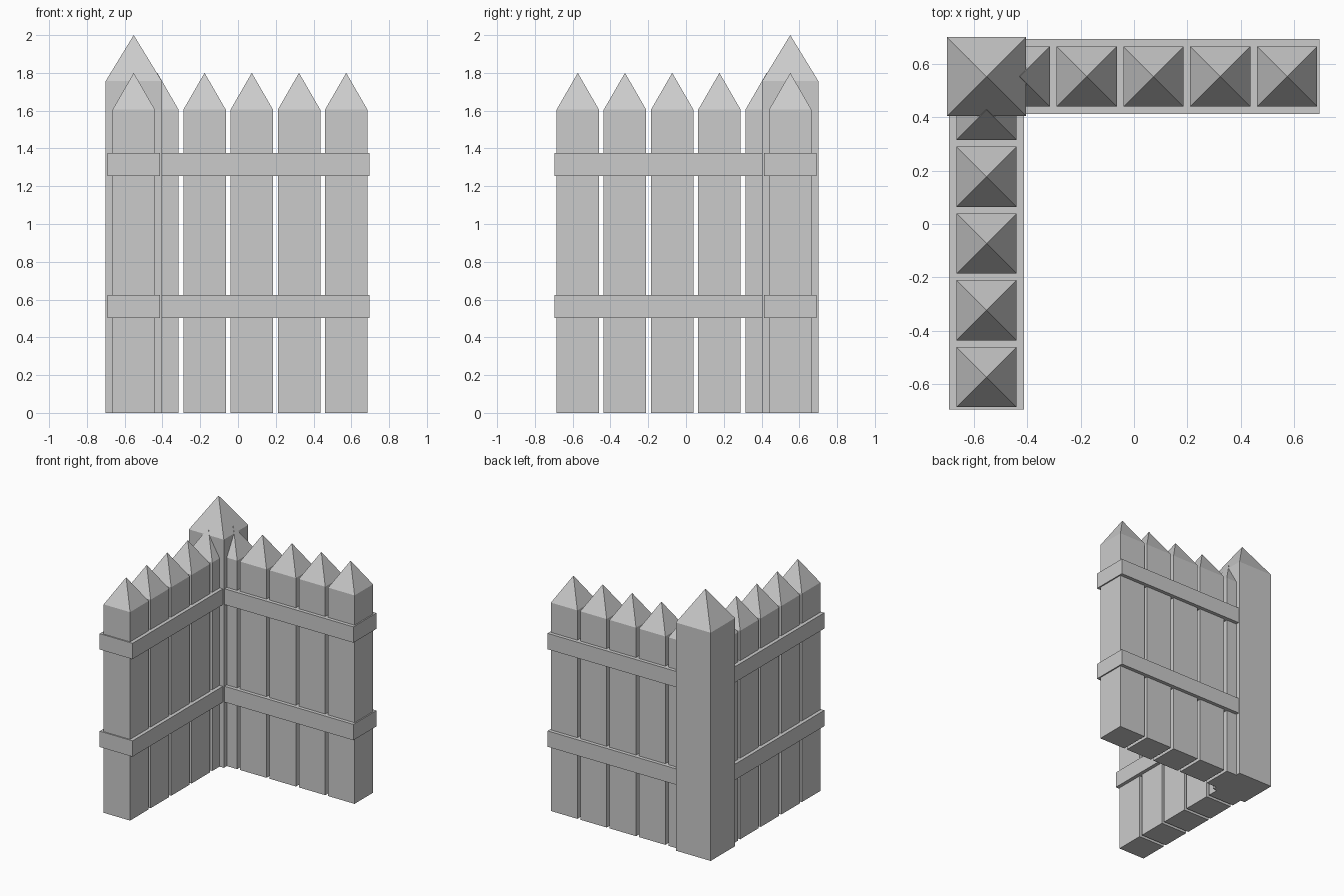
import bpy
import bmesh
from mathutils import Vector

cube = bpy.data.objects.get("Cube")
if cube:
    bpy.data.objects.remove(cube, do_unlink=True)

grey = bpy.data.materials.new("plain_grey")
grey.use_nodes = True
grey.diffuse_color = (0.6, 0.6, 0.6, 1)
grey.node_tree.nodes["Principled BSDF"].inputs["Base Color"].default_value = (0.6, 0.6, 0.6, 1)


def finish(name, bm):
    bmesh.ops.recalc_face_normals(bm, faces=bm.faces)
    mesh = bpy.data.meshes.new(name)
    bm.to_mesh(mesh)
    bm.free()
    mesh.materials.append(grey)
    bpy.context.collection.objects.link(bpy.data.objects.new(name, mesh))


def box(name, low, high):
    low, high = Vector(low), Vector(high)
    bm = bmesh.new()
    bmesh.ops.create_cube(bm, size=1)
    bmesh.ops.scale(bm, vec=high - low, verts=bm.verts)
    bmesh.ops.translate(bm, vec=(low + high) / 2, verts=bm.verts)
    finish(name, bm)


def pointed_post(name, x, y, width, shoulder, tip):
    """Square post whose top face is poked up into a pyramid."""
    bm = bmesh.new()
    bmesh.ops.create_cube(bm, size=1)
    bmesh.ops.scale(bm, vec=(width, width, shoulder), verts=bm.verts)
    bmesh.ops.translate(bm, vec=(x, y, shoulder / 2), verts=bm.verts)
    top = max(bm.faces, key=lambda f: f.calc_center_median().z)
    peak = bmesh.ops.poke(bm, faces=[top])["verts"][0]
    peak.co.z = tip
    finish(name, bm)


LINE = 0.552      # distance of each fence line from the middle
END = 0.695       # outer end of the rails
HALF = 0.14       # half the rail depth

# Corner post
pointed_post("corner_post", -LINE, LINE, 0.297, 1.757, 2.0)

# Pickets of both wings, the last one partly inside the corner post
for i in range(5):
    along = 0.573 - 0.25 * i
    pointed_post(f"back_picket_{i + 1}", along, LINE, 0.225, 1.605, 1.8)
    pointed_post(f"side_picket_{i + 1}", -LINE, -along, 0.225, 1.605, 1.8)

# Lower and upper rails of both wings
for level, z in (("lower", 0.503), ("upper", 1.254)):
    box(f"{level}_back_rail", (-LINE, LINE - HALF, z), (END, LINE + HALF, z + 0.122))
    box(f"{level}_side_rail", (-LINE - HALF, -END, z), (-LINE + HALF, LINE, z + 0.122))
